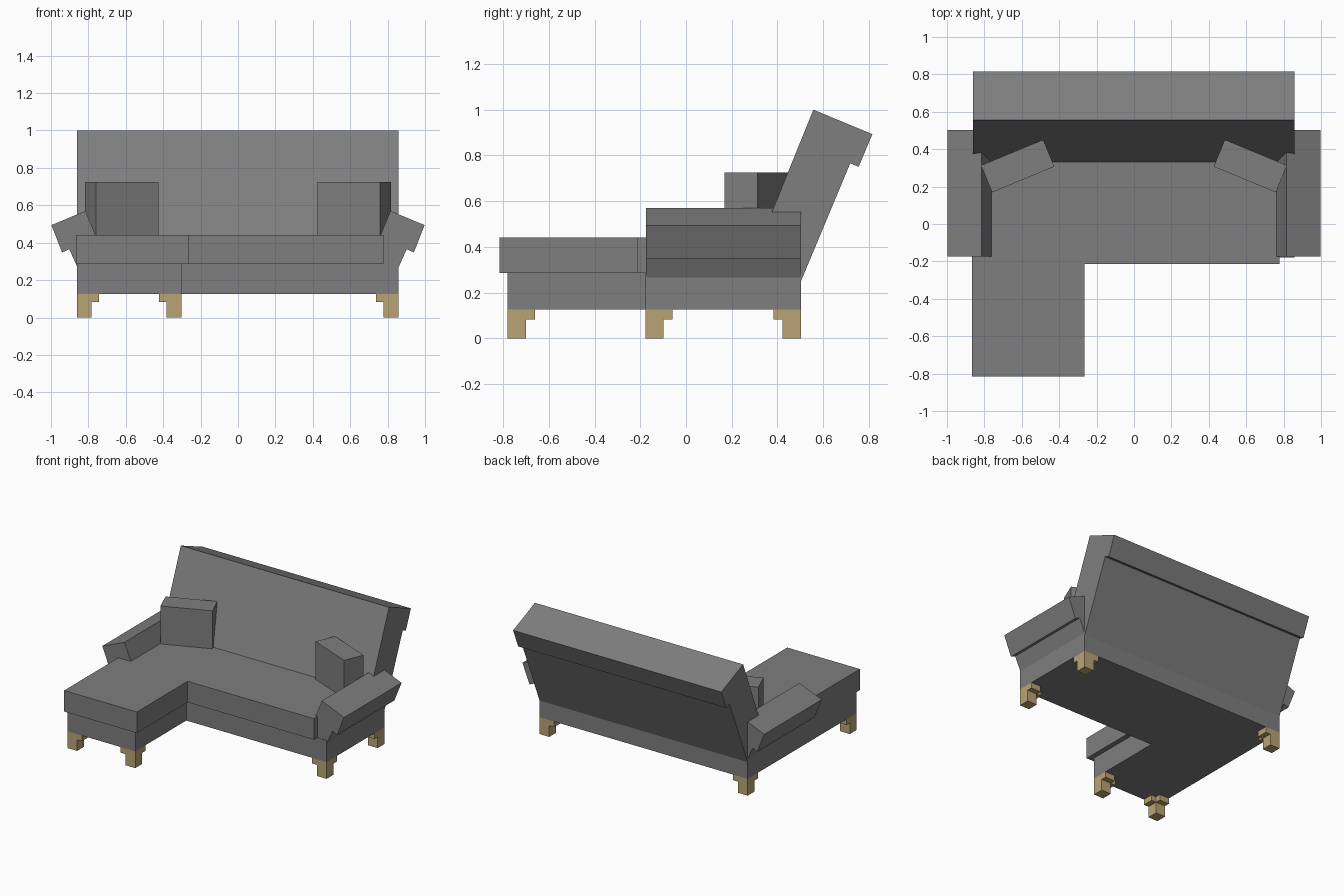
import bpy, bmesh, math
from mathutils import Vector, Matrix

if "Cube" in bpy.data.objects:
    bpy.data.objects.remove(bpy.data.objects["Cube"])


def material(name, rgb):
    m = bpy.data.materials.new(name)
    m.diffuse_color = (*rgb, 1)
    m.use_nodes = True
    m.node_tree.nodes["Principled BSDF"].inputs["Base Color"].default_value = m.diffuse_color
    return m


FABRIC = material("grey_fabric", (0.21, 0.21, 0.21))
WOOD = material("light_wood", (0.49, 0.37, 0.18))


def prism(name, profile, axis, lo, hi, mat):
    """Extrude a 2D profile along an axis: x -> (y,z), y -> (x,z), z -> (x,y)."""
    def place(a, b):
        return {"x": (lo, a, b), "y": (a, lo, b), "z": (a, b, lo)}[axis]
    bm = bmesh.new()
    face = bm.faces.new([bm.verts.new(place(a, b)) for a, b in profile])
    out = bmesh.ops.extrude_face_region(bm, geom=[face])
    d = Vector([(hi - lo) * (axis == k) for k in "xyz"])
    bmesh.ops.translate(bm, vec=d, verts=[v for v in out["geom"] if isinstance(v, bmesh.types.BMVert)])
    bmesh.ops.recalc_face_normals(bm, faces=bm.faces)
    me = bpy.data.meshes.new(name)
    bm.to_mesh(me)
    bm.free()
    me.materials.append(mat)
    ob = bpy.data.objects.new(name, me)
    bpy.context.collection.objects.link(ob)
    return ob


def l_shape(x0, x1, x2, y0, y1, y2):
    """Plan with a chaise on the left, x0..x1, and a main seat, x0..x2."""
    return [(x0, y0), (x1, y0), (x1, y1), (x2, y1), (x2, y2), (x0, y2)]


# Base frame and seat cushion
prism("base_frame", l_shape(-0.862, -0.302, 0.857, -0.78, -0.178, 0.503), "z", 0.125, 0.285, FABRIC)
prism("seat_cushion", l_shape(-0.865, -0.265, 0.777, -0.815, -0.215, 0.42), "z", 0.285, 0.442, FABRIC)

# Slanted backrest with a thick overhanging top
back = [(0.265, 0.28), (0.557, 1.0), (0.815, 0.893), (0.755, 0.75),
        (0.718, 0.765), (0.503, 0.25), (0.45, 0.2)]
prism("backrest", back, "x", -0.862, 0.857, FABRIC)

# Slanted armrests with overhanging outer edges
arm = [(0.857, 0.265), (0.902, 0.365), (0.94, 0.348), (0.998, 0.494),
       (0.815, 0.57), (0.70, 0.29), (0.75, 0.2)]
for side, s in (("left", -1), ("right", 1)):
    prism(side + "_armrest", [(s * x, z) for x, z in arm], "y", -0.175, 0.503, FABRIC)

    # Pillow turned into the corner
    w, d = 0.18, 0.078
    pillow = prism(side + "_pillow", [(-w, -d), (w, -d), (w, d), (-w, d)], "z", 0.44, 0.725, FABRIC)
    pillow.data.transform(Matrix.Translation((s * 0.622, 0.31, 0))
                          @ Matrix.Rotation(-s * math.radians(22.5), 4, "Z"))

# Legs: corner post with a small bracket along each side
legs = [(-0.862, -0.78, 1, 1), (-0.302, -0.78, -1, 1), (0.857, -0.178, -1, 1),
        (-0.862, 0.503, 1, -1), (0.857, 0.503, -1, -1)]
for i, (x, y, sx, sy) in enumerate(legs, 1):
    def plan(pts):
        return [(x + sx * a, y + sy * b) for a, b in pts]
    t, r = 0.08, 0.12
    prism(f"leg_{i}", plan([(0, 0), (t, 0), (t, t), (0, t)]), "z", 0, 0.125, WOOD)
    prism(f"leg_bracket_x_{i}", plan([(t, 0), (r, 0), (r, t), (t, t)]), "z", 0.083, 0.125, WOOD)
    prism(f"leg_bracket_y_{i}", plan([(0, t), (t, t), (t, r), (0, r)]), "z", 0.083, 0.125, WOOD)
